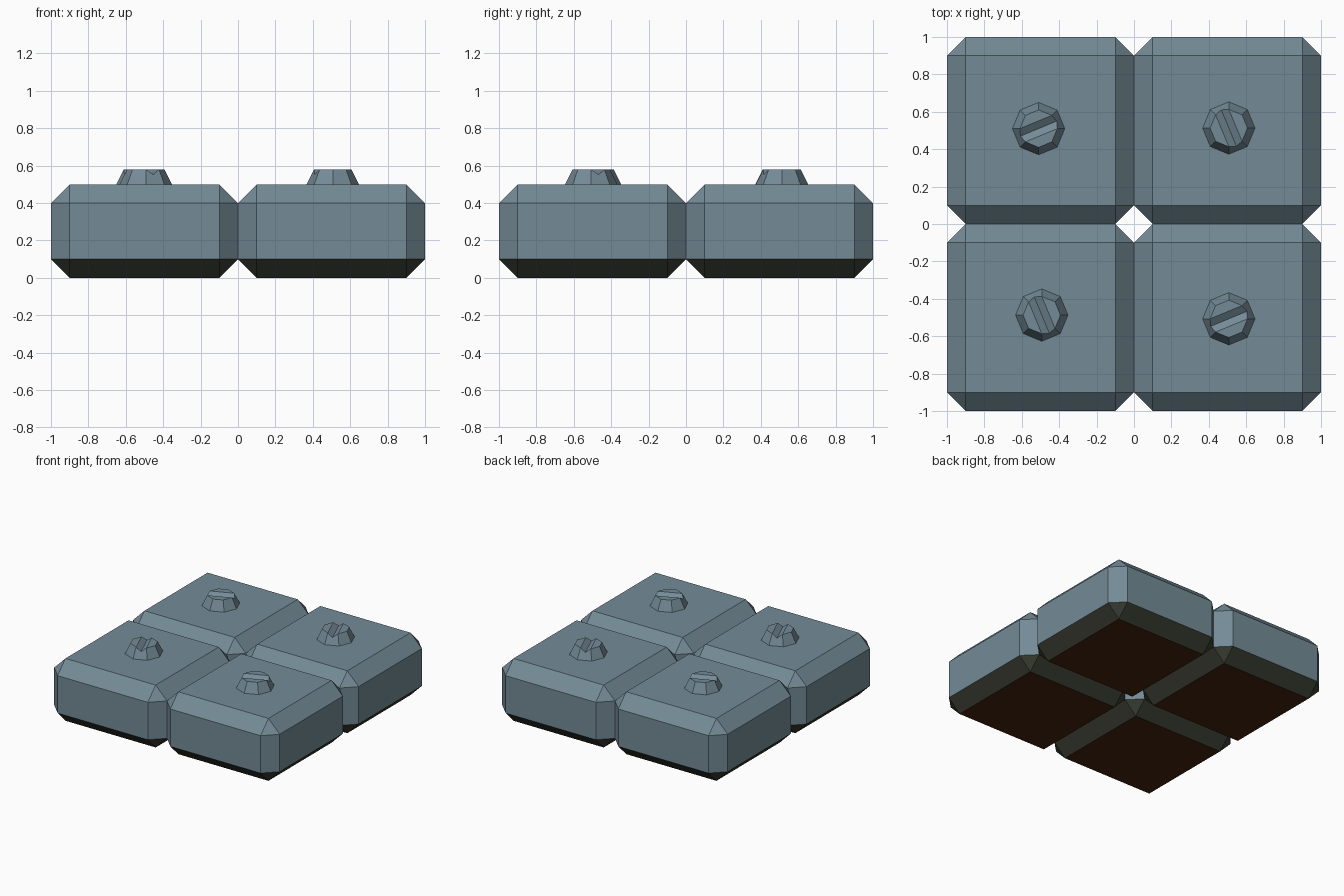
import bpy, bmesh
from math import pi, cos, sin, radians

if "Cube" in bpy.data.objects:
    bpy.data.objects.remove(bpy.data.objects["Cube"])


def material(name, rgb):
    m = bpy.data.materials.new(name)
    m.diffuse_color = (*rgb, 1)
    m.use_nodes = True
    m.node_tree.nodes["Principled BSDF"].inputs["Base Color"].default_value = m.diffuse_color
    return m


slate = material("slate_blue_grey", (0.174, 0.258, 0.307))
olive = material("dark_olive_grey", (0.042, 0.047, 0.032))
brown = material("dark_brown", (0.054, 0.0168, 0.004))


def finish(bm, name, mats, loc, turn=0):
    bmesh.ops.recalc_face_normals(bm, faces=bm.faces)
    mesh = bpy.data.meshes.new(name)
    bm.to_mesh(mesh)
    bm.free()
    for m in mats:
        mesh.materials.append(m)
    ob = bpy.data.objects.new(name, mesh)
    ob.location = loc
    ob.rotation_euler.z = turn
    bpy.context.collection.objects.link(ob)


def block(name, x, y):
    # chamfered slab with darker underside
    bm = bmesh.new()
    bmesh.ops.create_cube(bm, size=1)
    bmesh.ops.scale(bm, vec=(1, 1, 0.5), verts=bm.verts)
    bmesh.ops.bevel(bm, geom=bm.edges[:], offset=0.1, segments=1,
                    profile=0.5, affect='EDGES')
    bm.normal_update()
    for f in bm.faces:
        f.material_index = 2 if f.normal.z < -0.9 else 1 if f.normal.z < -0.3 else 0
    finish(bm, name, (slate, olive, brown), (x, y, 0.25))


def bolt(name, x, y, turn):
    # tapered eight-sided head with a V slot across two opposite sides
    r0, r1, h, depth = 0.14, 0.10, 0.08, 0.028
    bm = bmesh.new()

    def vert(r, a, z):
        return bm.verts.new((r * cos(a), r * sin(a), z))

    b = [vert(r0, k * pi / 4, 0) for k in range(8)]
    t = [vert(r1, k * pi / 4, h) for k in range(8)]
    rm = (r1 + (r0 - r1) * depth / h) * cos(pi / 8)
    m = {0: vert(rm, pi / 8, h - depth), 4: vert(rm, pi / 8 + pi, h - depth)}
    for k in range(8):
        n = (k + 1) % 8
        notch = [m[k]] if k in m else []
        bm.faces.new([b[k], b[n], t[n]] + notch + [t[k]])
    bm.faces.new(t[1:5])
    bm.faces.new(t[5:8] + [t[0]])
    bm.faces.new([t[1], t[4], m[4], m[0]])
    bm.faces.new([m[0], m[4], t[5], t[0]])
    bm.faces.new(b[::-1])
    finish(bm, name, (slate,), (x, y, 0.5), radians(turn))


# four slabs in a square, each with a slotted bolt
parts = [("back_left", -1, 1, -0.51, 0.51, 0),
         ("back_right", 1, 1, 0.507, 0.513, 90),
         ("front_left", -1, -1, -0.493, -0.487, 90),
         ("front_right", 1, -1, 0.507, -0.507, 0)]
for name, sx, sy, bx, by, turn in parts:
    block(name + "_block", sx * 0.5, sy * 0.5)
    bolt(name + "_bolt", bx, by, turn)
